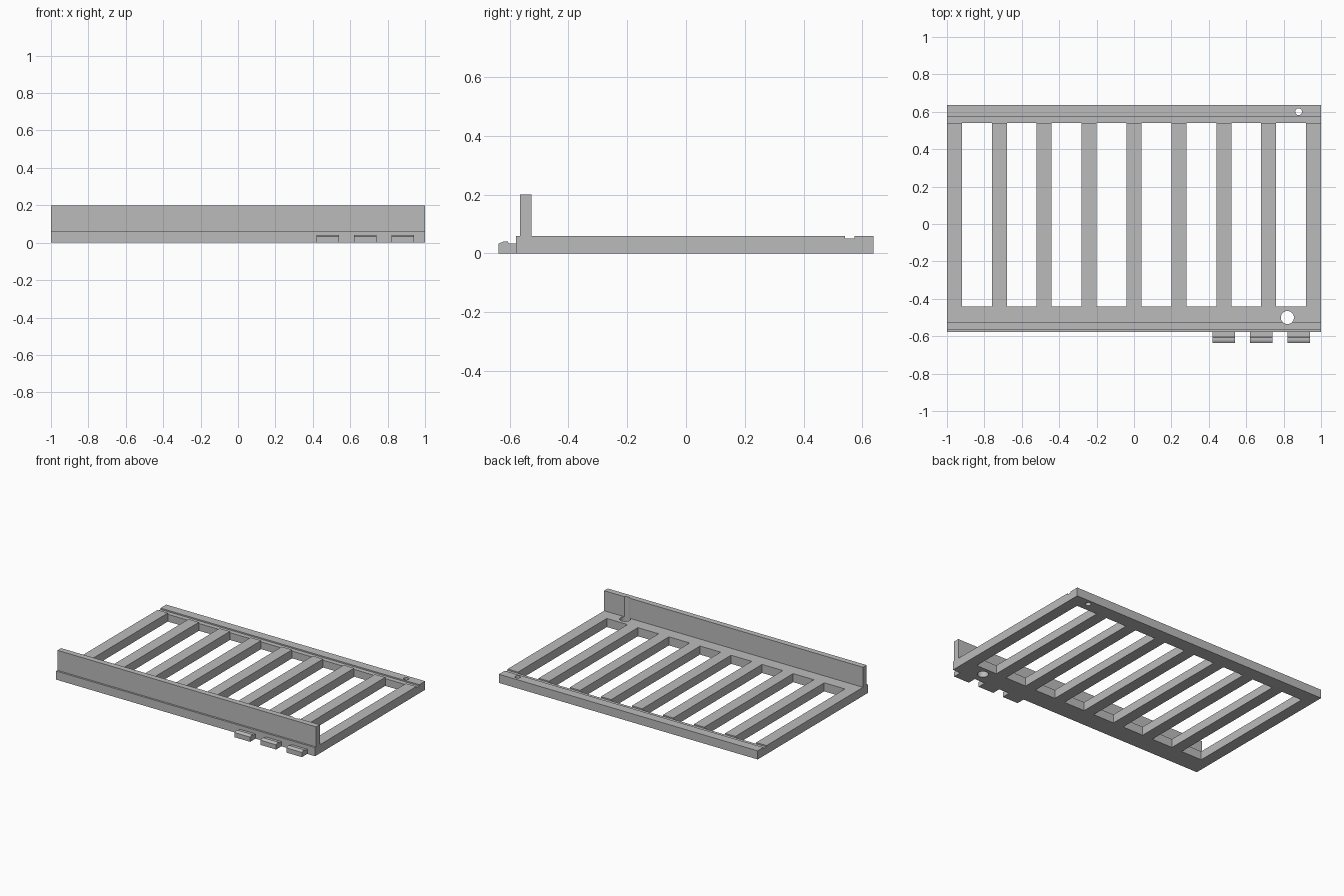
import bpy, bmesh
from mathutils import Matrix

cube = bpy.data.objects.get("Cube")
if cube:
    bpy.data.objects.remove(cube, do_unlink=True)

grey = bpy.data.materials.new("plain_grey")
grey.use_nodes = True
grey.diffuse_color = (0.5, 0.5, 0.5, 1)
grey.node_tree.nodes["Principled BSDF"].inputs["Base Color"].default_value = grey.diffuse_color


def finish(name, bm):
    bmesh.ops.recalc_face_normals(bm, faces=bm.faces)
    mesh = bpy.data.meshes.new(name)
    bm.to_mesh(mesh)
    bm.free()
    mesh.materials.append(grey)
    ob = bpy.data.objects.new(name, mesh)
    bpy.context.collection.objects.link(ob)
    return ob


def extrude_x(name, profile, x0, x1):
    """Extrude a (y, z) profile along x."""
    bm = bmesh.new()
    face = bm.faces.new([bm.verts.new((x0, y, z)) for y, z in profile])
    ext = bmesh.ops.extrude_face_region(bm, geom=[face])["geom"]
    verts = [v for v in ext if isinstance(v, bmesh.types.BMVert)]
    bmesh.ops.translate(bm, verts=verts, vec=(x1 - x0, 0, 0))
    return finish(name, bm)


FRONT, BACK, TOP = -0.578, 0.637, 0.06

# Frame section with the upright front panel and the shallow rear groove
frame = extrude_x("slatted_frame", [
    (FRONT, 0), (BACK, 0), (BACK, TOP), (0.573, TOP), (0.573, 0.051),
    (0.54, 0.051), (0.54, TOP), (-0.525, TOP), (-0.525, 0.2),
    (-0.565, 0.2), (-0.565, TOP), (FRONT, TOP)], -1, 1)

# Openings between the nine slats
bm = bmesh.new()
for i in range(8):
    place = Matrix.Translation((-0.84 + 0.24 * i, 0.05, 0.05))
    size = Matrix.Diagonal((0.16, 0.98, 0.3, 1))
    bmesh.ops.create_cube(bm, size=1, matrix=place @ size)

# Rear screw hole and the larger front hole that also grooves the panel
for x, y, r in ((0.88, 0.6, 0.018), (0.82, -0.5, 0.035)):
    bmesh.ops.create_cone(bm, cap_ends=True, segments=32, radius1=r, radius2=r,
                          depth=0.6, matrix=Matrix.Translation((x, y, 0.1)))
cutter = finish("opening_cutter", bm)
cutter.hide_render = True

mod = frame.modifiers.new("openings", 'BOOLEAN')
mod.operation = 'DIFFERENCE'
mod.solver = 'EXACT'
mod.object = cutter
bpy.context.view_layer.objects.active = frame
frame.select_set(True)
bpy.ops.object.modifier_apply(modifier=mod.name)
bpy.data.objects.remove(cutter, do_unlink=True)
bpy.ops.object.shade_smooth_by_angle()

# Three tabs with a raised, chamfered front edge
for i in range(3):
    x = 0.42 + 0.2 * i
    extrude_x(f"front_tab_{i + 1}", [
        (FRONT, 0), (FRONT, 0.033), (-0.603, 0.033), (-0.606, 0.04),
        (-0.622, 0.04), (-0.637, 0.033), (-0.637, 0)], x, x + 0.12)
